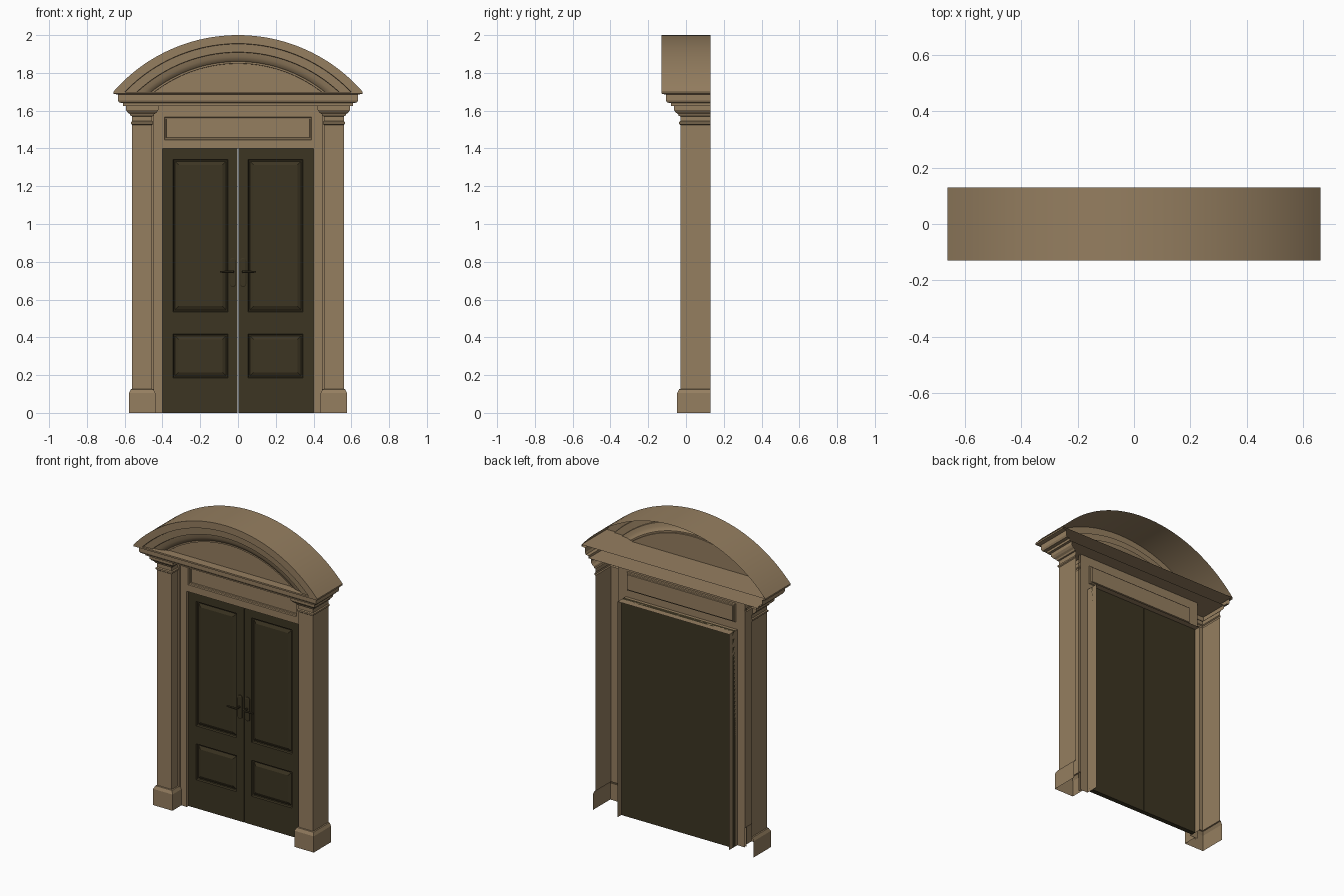
import bpy, bmesh, math

if "Cube" in bpy.data.objects:
    bpy.data.objects.remove(bpy.data.objects["Cube"])

def material(name, col):
    m = bpy.data.materials.new(name)
    m.diffuse_color = (*col, 1)
    m.use_nodes = True
    m.node_tree.nodes["Principled BSDF"].inputs["Base Color"].default_value = m.diffuse_color
    return m

STONE = material("tan_stone", (0.30, 0.21, 0.117))
DARK = material("dark_wood", (0.045, 0.035, 0.016))
WALL, BACK = 0.045, 0.13

def finish(bm, name, mat, smooth=False, recalc=False):
    bmesh.ops.remove_doubles(bm, verts=bm.verts, dist=1e-5)
    if recalc:
        bmesh.ops.recalc_face_normals(bm, faces=bm.faces)
    me = bpy.data.meshes.new(name)
    bm.to_mesh(me)
    bm.free()
    me.materials.append(mat)
    ob = bpy.data.objects.new(name, me)
    bpy.context.collection.objects.link(ob)
    if smooth:
        bpy.ops.object.select_all(action='DESELECT')
        ob.select_set(True)
        bpy.context.view_layer.objects.active = ob
        bpy.ops.object.shade_smooth_by_angle(angle=math.radians(30))
    return ob

def skin(bm, rows):
    """Bridge consecutive rows of points with quads."""
    rows = [[bm.verts.new(p) for p in r] for r in rows]
    for a, b in zip(rows, rows[1:]):
        for i in range(len(a) - 1):
            bm.faces.new((a[i], a[i + 1], b[i + 1], b[i]))

def poly(bm, pts):
    bm.faces.new([bm.verts.new(p) for p in pts])

def mirrored(ob):
    m = ob.modifiers.new("mirror", 'MIRROR')
    m.use_axis = (True, False, False)
    m.use_mirror_merge = False
    return ob

def panelled(bm, xs, zs, y, holes, rings):
    """Front-facing sheet cut by xs/zs; cells in holes get nested panel rings."""
    for i in range(len(xs) - 1):
        for j in range(len(zs) - 1):
            x0, x1, z0, z1 = xs[i], xs[i + 1], zs[j], zs[j + 1]
            if (i, j) not in holes:
                poly(bm, [(x0, y, z0), (x1, y, z0), (x1, y, z1), (x0, y, z1)])
                continue
            rows = []
            for d, dy in [(0, 0)] + rings:
                a, b, c, e, q = x0 + d, x1 - d, z0 + d, z1 - d, y + dy
                rows.append([(a, q, c), (b, q, c), (b, q, e), (a, q, e), (a, q, c)])
            skin(bm, rows)
            poly(bm, rows[-1][:4])

# Pilaster: open-backed shell with plinth and capital, (offset, height) profile
levels = [(.017, 0), (.017, .105), (.007, .125), (0, .127), (0, 1.525), (.006, 1.53),
          (.006, 1.54), (0, 1.545), (0, 1.57), (.008, 1.572), (.012, 1.582), (.024, 1.59),
          (.033, 1.603), (.033, 1.625)]
bm = bmesh.new()
skin(bm, [[(.455 - o, WALL, z), (.455 - o, -.03 - o, z), (.56 + o, -.03 - o, z), (.56 + o, BACK, z)]
          for o, z in levels])
mirrored(finish(bm, "pilaster", STONE))

# Thin strip between pilaster and jamb
bm = bmesh.new()
skin(bm, [[(.445, WALL, z), (.445, .03, z), (.456, .03, z)] for z in (0, 1.625)])
mirrored(finish(bm, "casing_strip", STONE))

# Jamb: front strip and the return running back past the door
bm = bmesh.new()
skin(bm, [[(.40, BACK, z), (.40, WALL, z), (.456, WALL, z)] for z in (0, 1.4)])
mirrored(finish(bm, "jamb", STONE))

# Frieze with recessed panel, and the lintel soffit
bm = bmesh.new()
panelled(bm, [-.456, -.39, .39, .456], [1.4, 1.445, 1.567, 1.625], WALL, {(1, 1)},
         [(.003, .008), (.010, .010), (.012, .018)])
poly(bm, [(-.4, WALL, 1.4), (-.4, BACK, 1.4), (.4, BACK, 1.4), (.4, WALL, 1.4)])
finish(bm, "frieze", STONE)

# Cornice: stepped moulding, hollow at the back, with soffit and top slab
levels = [(.05, 1.625), (.05, 1.64), (.07, 1.643), (.076, 1.655), (.076, 1.685),
          (.1, 1.69), (.1, 1.70)]
bm = bmesh.new()
skin(bm, [[(-.56 - o, BACK, z), (-.56 - o, -.03 - o, z), (.56 + o, -.03 - o, z), (.56 + o, BACK, z)]
          for o, z in levels])
poly(bm, [(-.61, BACK, 1.625), (.61, BACK, 1.625), (.61, -.08, 1.625), (-.61, -.08, 1.625)])
poly(bm, [(-.66, -.13, 1.70), (.66, -.13, 1.70), (.66, BACK, 1.70), (-.66, BACK, 1.70)])
finish(bm, "cornice", STONE)

# Curved pediment: (radius, y) profile swept along concentric arcs cut at z = 1.70
R, CZ, N = .876, 1.124, 48
profile = [(R, BACK), (R, -.13), (R - .045, -.13), (R - .047, -.118), (R - .09, -.115),
           (R - .092, -.105), (R - .115, -.10), (R - .135, -.09), (R - .14, -.083),
           (R - .15, -.083), (R - .151, -.075)]
rows = []
for r, y in profile:
    t = math.acos((1.70 - CZ) / r)
    rows.append([(r * math.sin(a), y, CZ + r * math.cos(a))
                 for a in (t * (2 * k / N - 1) for k in range(N + 1))])
bm = bmesh.new()
skin(bm, rows[::-1])
poly(bm, rows[-1][::-1])
finish(bm, "pediment", STONE, smooth=True)

# Door leaf with two raised panels
D0, D1 = .062, .092
bm = bmesh.new()
panelled(bm, [.0015, .053, .344, .40], [0, .185, .418, .535, 1.342, 1.4], D0, {(1, 1), (1, 3)},
         [(.004, .010), (.010, .012), (.030, .002)])
outline = [(.0015, 0), (.0015, 1.4), (.40, 1.4), (.40, 0), (.0015, 0)]
skin(bm, [[(x, y, z) for x, z in outline] for y in (D0, D1)])
poly(bm, [(x, D1, z) for x, z in outline[:4]])
mirrored(finish(bm, "door_leaf", DARK, recalc=True))

# Handle backplate: rounded vertical plate with a bevelled edge
def stadium(w, h, y, n=8):
    pts = []
    for s in (1, -1):
        for k in range(n + 1):
            a = math.pi * k / n
            pts.append((.027 + s * w * math.cos(a), y, .743 + s * (h - w + w * math.sin(a))))
    return pts + pts[:1]
bm = bmesh.new()
rows = [stadium(.017, .077, D0), stadium(.017, .077, D0 - .006), stadium(.012, .072, D0 - .009)]
skin(bm, rows)
poly(bm, rows[-1][:-1])
mirrored(finish(bm, "handle_plate", DARK, smooth=True, recalc=True))

# Lever handle: round tube turning from the plate outwards
bm = bmesh.new()
rows, n = [], 10
for x, y, ang, r in [(.027, D0, 0, .007), (.027, D0 - .03, 0, .007), (.029, D0 - .038, 45, .007),
                     (.036, D0 - .04, 90, .007), (.094, D0 - .04, 90, .005)]:
    c, s = math.cos(math.radians(ang)), math.sin(math.radians(ang))
    rows.append([(x + r * math.cos(q) * c, y + r * math.cos(q) * s, .747 + r * math.sin(q))
                 for q in (2 * math.pi * k / n for k in range(n + 1))])
skin(bm, rows)
poly(bm, rows[-1][:-1])
mirrored(finish(bm, "handle_lever", DARK, smooth=True, recalc=True))
